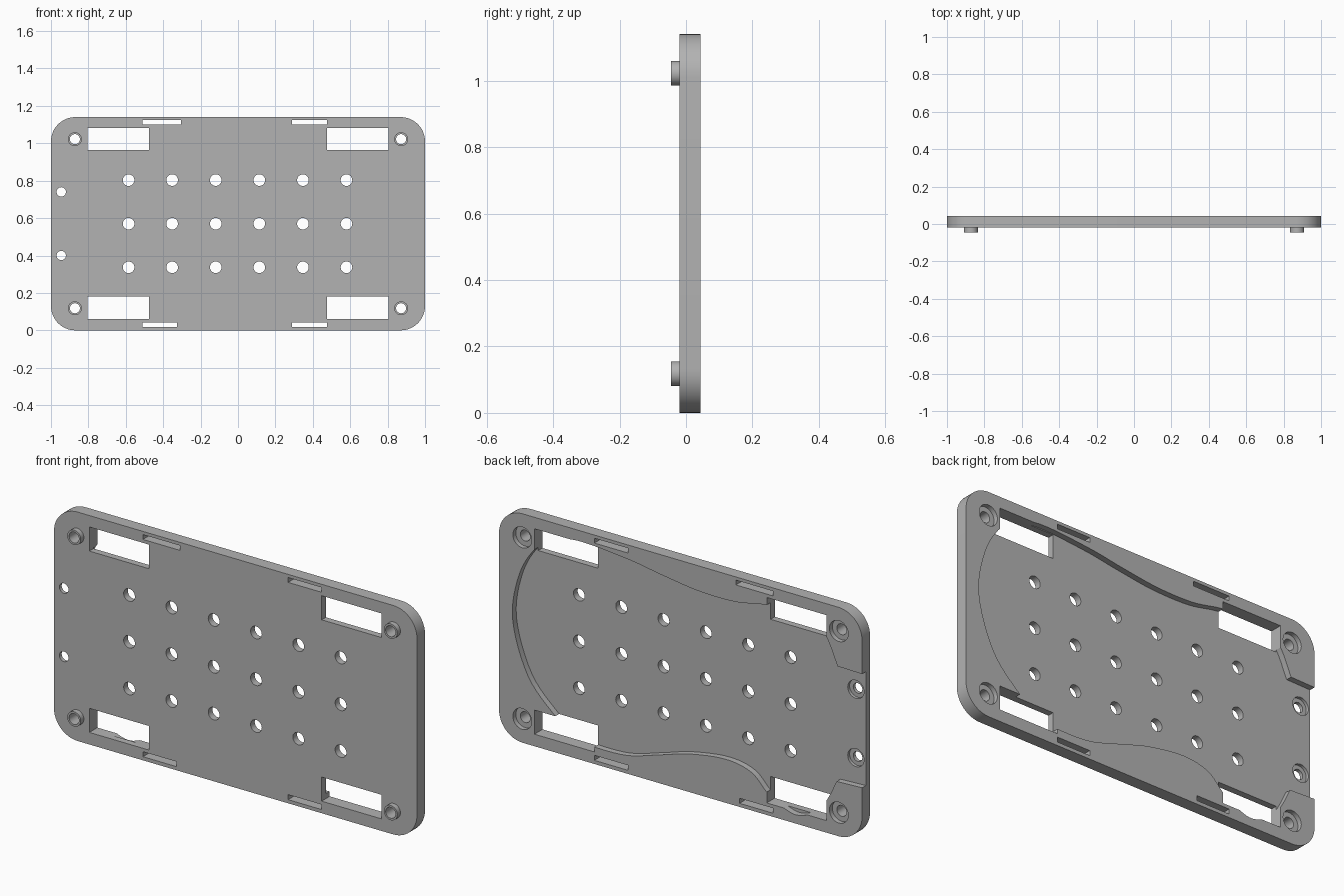
import bpy, bmesh, math
from mathutils import Vector

cube = bpy.data.objects.get("Cube")
if cube:
    bpy.data.objects.remove(cube, do_unlink=True)

FRONT, BACK = -0.02, 0.043      # plate faces
FLOOR = 0.013                   # floor of the back recess
HEIGHT, RADIUS = 1.14, 0.13
MID = HEIGHT / 2

grey = bpy.data.materials.new("plain grey")
grey.use_nodes = True
grey.diffuse_color = (0.45, 0.45, 0.45, 1)
grey.node_tree.nodes["Principled BSDF"].inputs["Base Color"].default_value = (0.45, 0.45, 0.45, 1)


def circle(x, z, r, n=32):
    return [(x + r * math.cos(2 * math.pi * i / n), z + r * math.sin(2 * math.pi * i / n)) for i in range(n)]


def rect(x0, x1, z0, z1):
    return [(x0, z0), (x1, z0), (x1, z1), (x0, z1)]


def rounded_rect(w, h, r, n=12):
    pts = []
    for k, (sx, sz) in enumerate([(1, 1), (-1, 1), (-1, -1), (1, -1)]):
        for i in range(n + 1):
            a = math.pi / 2 * (k + i / n)
            pts.append((sx * (w / 2 - r) + r * math.cos(a), MID + sz * (h / 2 - r) + r * math.sin(a)))
    return pts


def smooth_path(pts, n=6):
    """Catmull-Rom curve through the points."""
    p = [Vector(q) for q in pts]
    p = [2 * p[0] - p[1]] + p + [2 * p[-1] - p[-2]]
    out = []
    for a, b, c, d in zip(p, p[1:], p[2:], p[3:]):
        for i in range(n):
            t = i / n
            out.append(tuple(0.5 * (2 * b + (c - a) * t + (2 * a - 5 * b + 4 * c - d) * t * t
                                    + (3 * b - a - 3 * c + d) * t ** 3)))
    return out + [tuple(pts[-1])]


def prisms(name, outlines, y0, y1):
    """One object made of outlines in x and z, extruded from y0 to y1."""
    bm = bmesh.new()
    for outline in outlines:
        face = bm.faces.new([bm.verts.new((x, y0, z)) for x, z in outline])
        ext = bmesh.ops.extrude_face_region(bm, geom=[face])
        verts = [v for v in ext["geom"] if isinstance(v, bmesh.types.BMVert)]
        bmesh.ops.translate(bm, verts=verts, vec=(0, y1 - y0, 0))
    bmesh.ops.recalc_face_normals(bm, faces=bm.faces)
    mesh = bpy.data.meshes.new(name)
    bm.to_mesh(mesh)
    bm.free()
    mesh.materials.append(grey)
    obj = bpy.data.objects.new(name, mesh)
    bpy.context.collection.objects.link(obj)
    return obj


def cut(obj, cutters):
    bpy.ops.object.select_all(action="DESELECT")
    obj.select_set(True)
    bpy.context.view_layer.objects.active = obj
    for cutter in cutters:
        mod = obj.modifiers.new("cut", "BOOLEAN")
        mod.operation, mod.solver, mod.object = "DIFFERENCE", "EXACT", cutter
        bpy.ops.object.modifier_apply(modifier=mod.name)
    bpy.ops.object.shade_smooth_by_angle(angle=math.radians(30))


# Positions of the repeated features
corners = [(sx * 0.872, MID + sz * 0.452) for sx in (-1, 1) for sz in (-1, 1)]
side_holes = [(-0.945, MID + s * 0.17) for s in (-1, 1)]
grid = [(-0.585 + 0.233 * i, MID + 0.233 * j) for i in range(6) for j in (-1, 0, 1)]

# Through cuts: holes, corner windows and strap slots
through = [circle(x, z, 0.027) for x, z in corners]
through += [circle(x, z, 0.025) for x, z in side_holes]
through += [circle(x, z, 0.031) for x, z in grid]
for x0, x1 in ((-0.805, -0.475), (0.475, 0.805)):
    through += [rect(x0, x1, 0.06, 0.18), rect(x0, x1, 0.963, 1.083)]
through += [rect(-0.51, -0.325, 0.018, 0.043), rect(0.29, 0.475, 0.018, 0.043),
            rect(-0.51, -0.305, 1.1, 1.124), rect(0.29, 0.475, 1.1, 1.124)]

# Wavy recess in the back, open at the right edge
wave = smooth_path([
    (-.86, .27), (-.81, .17), (-.75, .09), (-.65, .045), (-.57, .06), (-.48, .11), (-.39, .19),
    (-.25, .217), (-.05, .19), (.12, .14), (.3, .09), (.5, .086), (.6, .11), (.69, .18), (.84, .34),
    (.925, .6), (.89, .83), (.8, .985), (.7, 1.05), (.57, 1.087), (.3, 1.07), (.1, 1.04),
    (-.1, 1.015), (-.3, 1.015), (-.47, 1.045), (-.65, 1.05), (-.75, 1.03), (-.81, .965), (-.865, .845)])
outline = [(-1.1, 0.28)] + wave + [(-1.1, 0.84)]

recess = prisms("recess_cutter", [outline], FLOOR, BACK + 0.1)
corner_bores = prisms("corner_bore_cutter", [circle(x, z, 0.052) for x, z in corners], 0.02, BACK + 0.1)
side_bores = prisms("side_bore_cutter", [circle(x, z, 0.045) for x, z in side_holes], -0.002, BACK + 0.1)
holes = prisms("through_cutter", through, -0.2, 0.2)

# Plate and the four front bosses
plate = prisms("plate", [rounded_rect(2, HEIGHT, RADIUS)], FRONT, BACK)
cut(plate, [recess, corner_bores, side_bores, holes])
bosses = prisms("corner_bosses", [circle(x, z, 0.037) for x, z in corners], -0.045, FRONT)
cut(bosses, [holes])

for cutter in (recess, corner_bores, side_bores, holes):
    bpy.data.objects.remove(cutter, do_unlink=True)
